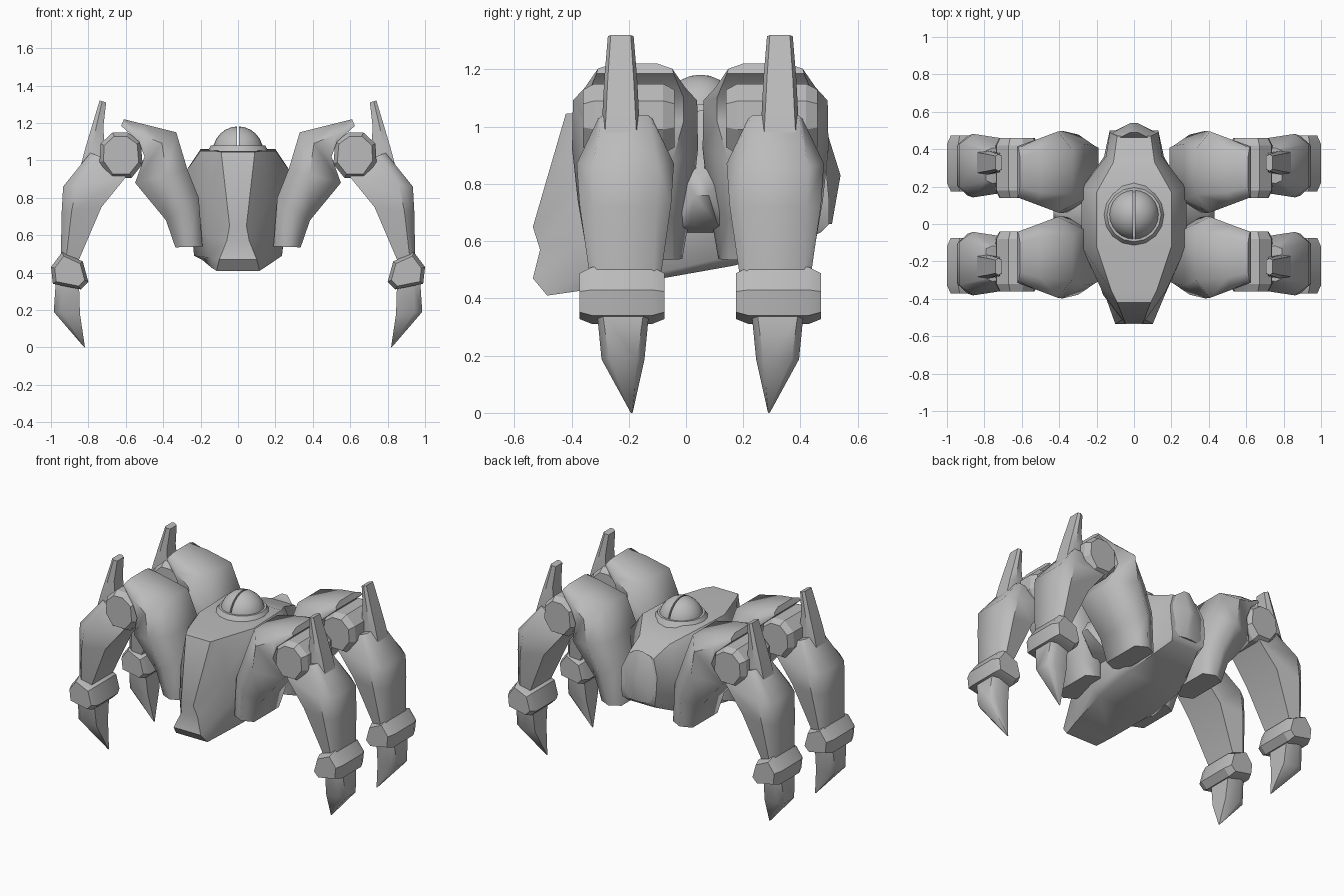
import bpy, bmesh, math

if "Cube" in bpy.data.objects:
    bpy.data.objects.remove(bpy.data.objects["Cube"])

grey = bpy.data.materials.new("hull grey")
grey.diffuse_color = (0.5, 0.5, 0.5, 1)
grey.use_nodes = True
grey.node_tree.nodes["Principled BSDF"].inputs["Base Color"].default_value = grey.diffuse_color
MID = 0.05  # legs are mirrored front to back about this y


def finish(name, bm, angle=35, loc=(0, 0, 0), mirror=False):
    bmesh.ops.recalc_face_normals(bm, faces=bm.faces)
    me = bpy.data.meshes.new(name)
    bm.to_mesh(me)
    bm.free()
    me.materials.append(grey)
    me.shade_smooth()
    me.set_sharp_from_angle(angle=math.radians(angle))
    ob = bpy.data.objects.new(name, me)
    ob.location = loc
    bpy.context.collection.objects.link(ob)
    if mirror:
        m = ob.modifiers.new("four legs", 'MIRROR')
        m.use_axis = (True, True, False)
        m.use_mirror_merge = False
    return ob


def loft(bm, rings, caps=True):
    rows = [[bm.verts.new(p) for p in r] for r in rings]
    n = len(rows[0])
    for a, b in zip(rows, rows[1:]):
        for i in range(n):
            j = (i + 1) % n
            bm.faces.new((a[i], a[j], b[j], b[i]))
    if caps:
        bm.faces.new(rows[0])
        bm.faces.new(rows[-1])
    return rows


def limb(name, yc, stations, angle=35, tip_shift=0):
    """Six-sided limb; station = inner x,z, outer x,z, half widths inner/mid/outer, mid position."""
    bm = bmesh.new()
    rings = []
    for k, (xi, zi, xo, zo, wi, wm, wo, t) in enumerate(stations):
        xm, zm = xi + (xo - xi) * t, zi + (zo - zi) * t
        y = yc - MID + (tip_shift if k == len(stations) - 1 else 0)
        rings.append([(xi, y - wi, zi), (xm, y - wm, zm), (xo, y - wo, zo),
                      (xo, y + wo, zo), (xm, y + wm, zm), (xi, y + wi, zi)])
    loft(bm, rings)
    return finish(name, bm, angle, (0, MID, 0), True)


def prism(name, outline, y0, y1, inset=0.0, bevel=0.0):
    """Outline in x,z run along y, with shrunken chamfered ends."""
    cx = sum(p[0] for p in outline) / len(outline)
    cz = sum(p[1] for p in outline) / len(outline)
    bm = bmesh.new()
    rings = []
    for y, k in ((y0, 1 - inset), (y0 + bevel, 1), (y1 - bevel, 1), (y1, 1 - inset)):
        rings.append([(cx + (x - cx) * k, y - MID, cz + (z - cz) * k) for x, z in outline])
    loft(bm, rings)
    return finish(name, bm, 25, (0, MID, 0), True)


# Hull: half sections from nose to tail, bottom edge up to top edge
half = [
    [(.115, -.485, .41), (.10, -.535, .47), (.06, -.51, .57), (.045, -.535, .65), (.09, -.42, 1.045)],
    [(.14, -.38, .425), (.155, -.38, .48), (.165, -.38, .60), (.17, -.36, .80), (.12, -.36, 1.05)],
    [(.19, -.10, .467), (.235, -.10, .49), (.25, -.12, .65), (.28, -.12, .94), (.20, -.12, 1.05)],
    [(.19, .17, .515), (.23, .17, .55), (.26, .19, .70), (.28, .19, .94), (.20, .17, 1.06)],
    [(.14, .36, .58), (.155, .36, .63), (.16, .36, .72), (.15, .36, .88), (.11, .33, 1.0)],
    [(.10, .47, .63), (.12, .50, .66), (.13, .50, .74), (.13, .49, .85), (.09, .47, .95)],
]
bm = bmesh.new()
rows = loft(bm, [r + [(-x, y, z) for x, y, z in reversed(r)] for r in half], caps=False)
for row in (rows[0], rows[-1]):
    for i in range(4):
        bm.faces.new((row[i], row[i + 1], row[8 - i], row[9 - i]))
finish("hull", bm, 45)

# Rounded tail plate
bm = bmesh.new()
for x, y, z in [(.12, .49, .66), (.13, .48, .85), (.08, .46, .95), (.02, .51, .66),
                (.02, .54, .83), (.02, .49, .99), (.1, .42, .7)]:
    for s in (1, -1):
        bm.verts.new((s * x, y, z))
bmesh.ops.convex_hull(bm, input=bm.verts)
finish("tail_plate", bm, 45)

# Collar under the dome
bm = bmesh.new()
bmesh.ops.create_cone(bm, cap_ends=True, segments=16, radius1=.17, radius2=.145, depth=.04)
finish("dome_collar", bm, 35, (0, MID, 1.06))

# Dome in two halves with a thin slit between
bm = bmesh.new()
for s in (1, -1):
    part = bmesh.new()
    bmesh.ops.create_uvsphere(part, u_segments=24, v_segments=12, radius=.135)
    for co, no in (((s * .005, 0, 0), (-s, 0, 0)), ((0, 0, 0), (0, 0, -1))):
        cut = bmesh.ops.bisect_plane(part, geom=part.verts[:] + part.edges[:] + part.faces[:],
                                     plane_co=co, plane_no=no, clear_outer=True)
        edges = [e for e in cut['geom_cut'] if isinstance(e, bmesh.types.BMEdge)]
        bmesh.ops.holes_fill(part, edges=edges)
    tmp = bpy.data.meshes.new("dome_half")
    part.to_mesh(tmp)
    part.free()
    bm.from_mesh(tmp)
    bpy.data.meshes.remove(tmp)
finish("dome", bm, 40, (0, MID, 1.047))

# Pointed hip wedges between the legs
bm = bmesh.new()
for s in (1, -1):
    pts = [(.22, -.12, .62), (.22, .12, .62), (.22, -.12, .92), (.22, .12, .92),
           (.34, -.04, .66), (.34, .06, .66), (.43, -.02, .76), (.43, .03, .76), (.40, 0, .83)]
    vs = [bm.verts.new((s * x, y, z)) for x, y, z in pts]
    bmesh.ops.convex_hull(bm, input=vs)
finish("hip_wedges", bm, 50, (0, MID, 0))

# Armoured upper legs, knee end to hip end
limb("upper_leg", -.178, [
    (.61, 1.22, .625, 1.185, .08, .13, .135, .5),
    (.50, 1.193, .53, 1.10, .11, .175, .17, .6),
    (.33, 1.15, .50, 1.02, .12, .217, .17, .45),
    (.27, .95, .55, .88, .15, .22, .13, .4),
    (.21, .80, .385, .68, .14, .20, .13, .5),
    (.19, .54, .335, .535, .13, .165, .13, .5)], 62)

# Eight-sided knee joints
prism("knee", [(.735, 1.09), (.67, 1.15), (.59, 1.15), (.52, 1.10), (.51, .98),
               (.57, .905), (.68, .905), (.74, .99)], -.36, -.04, .18, .04)

# Lower leg armour, top to ankle
limb("lower_leg", -.212, [
    (.68, 1.00, .79, 1.04, .085, .095, .08, .7),
    (.60, .91, .935, .86, .13, .17, .115, .78),
    (.73, .75, .943, .72, .14, .16, .11, .75),
    (.85, .47, .947, .49, .11, .125, .10, .7)], 48)

# Knee spikes
limb("knee_spike", -.228, [
    (.72, .97, .84, .975, .055, .067, .055, .6),
    (.715, 1.10, .815, 1.07, .05, .062, .05, .6),
    (.72, 1.18, .785, 1.17, .045, .057, .045, .6),
    (.705, 1.31, .74, 1.32, .035, .045, .035, .6)], 35)

# Ankle bands
prism("ankle_band", [(1.0, .43), (.99, .34), (.84, .31), (.80, .35), (.83, .46), (.94, .51)],
      -.372, -.075, .2, .045)

# Pointed feet
limb("foot", -.22, [
    (.85, .34, .975, .34, .08, .09, .07, .7),
    (.845, .18, .985, .19, .06, .075, .05, .7),
    (.818, 0, .826, .005, .002, .004, .002, .5)], 48, .03)
